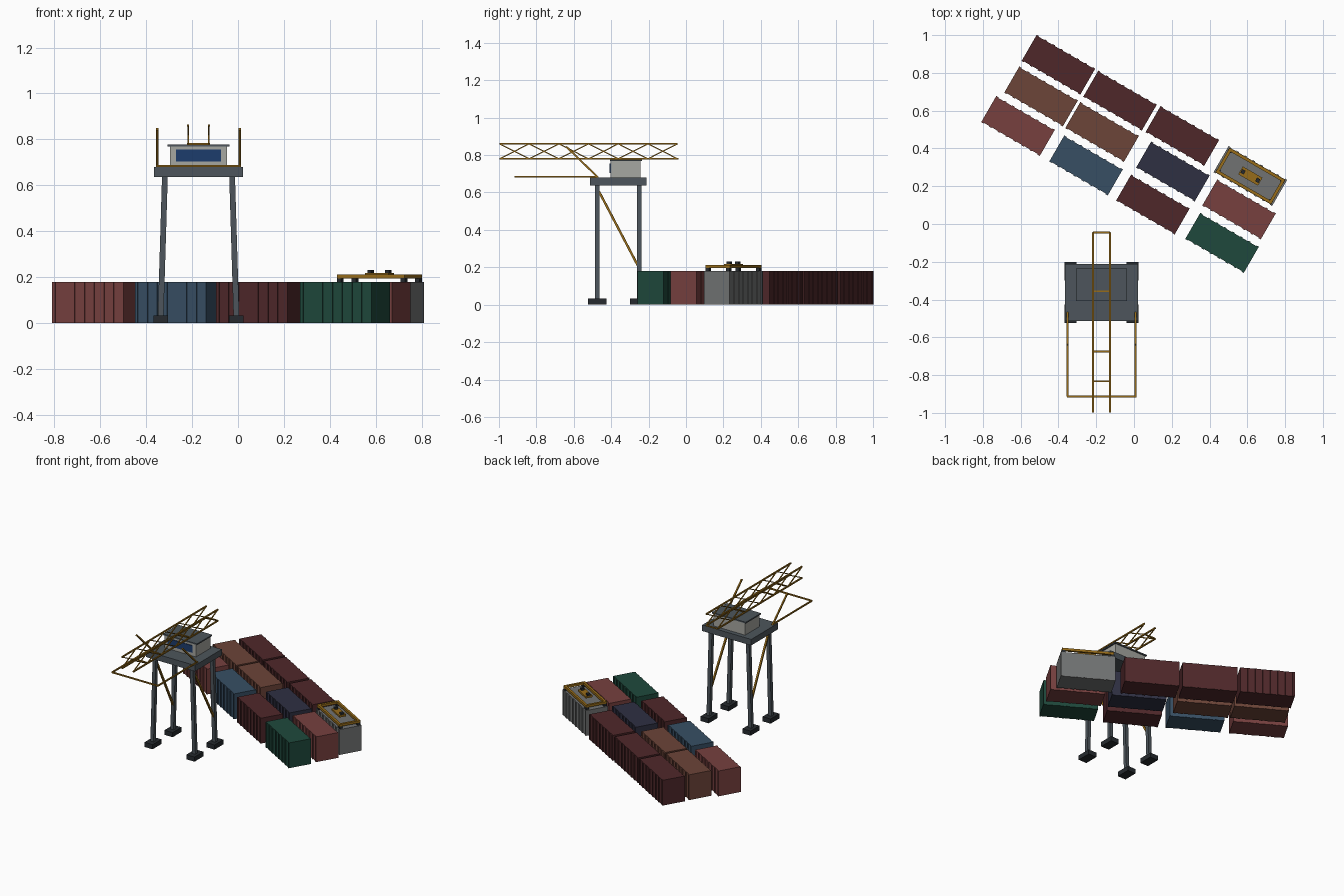
import bpy, bmesh, math
from mathutils import Vector, Matrix

if "Cube" in bpy.data.objects:
    bpy.data.objects.remove(bpy.data.objects["Cube"])

def mat(name, r, g, b):
    m = bpy.data.materials.new(name)
    m.diffuse_color = tuple((c / 255) ** 2.2 for c in (r, g, b)) + (1,)
    m.use_nodes = True
    m.node_tree.nodes["Principled BSDF"].inputs["Base Color"].default_value = m.diffuse_color
    return m

OX = mat("dark_red", 80, 44, 46)
RED = mat("red", 118, 66, 65)
BROWN = mat("brown", 108, 70, 59)
BLUE = mat("blue", 58, 80, 100)
NAVY = mat("navy", 50, 51, 68)
GREEN = mat("green", 36, 74, 62)
GREY = mat("pale_grey", 112, 114, 114)
GOLD = mat("yellow_steel", 150, 108, 32)
STEEL = mat("steel", 78, 86, 92)
DARK = mat("dark_steel", 42, 46, 50)
CAB = mat("cab_paint", 165, 166, 160)
GLASS = mat("glass", 34, 62, 108)

def box(bm, lo, hi):
    lo, hi = Vector(lo), Vector(hi)
    d = hi - lo
    bmesh.ops.create_cube(bm, size=1, matrix=Matrix.Translation((lo + hi) / 2) @ Matrix.Diagonal((*d, 1)))

def bar(bm, a, b, t):
    """Square bar of thickness t from a to b."""
    a, b = Vector(a), Vector(b)
    d = b - a
    q = d.to_track_quat('Z', 'Y').to_matrix().to_4x4()
    bmesh.ops.create_cube(bm, size=1, matrix=Matrix.Translation((a + b) / 2) @ q @ Matrix.Diagonal((t, t, d.length, 1)))

def finish(bm, name, m, loc=(0, 0, 0), rot=0):
    me = bpy.data.meshes.new(name)
    bm.to_mesh(me)
    bm.free()
    me.materials.append(m)
    ob = bpy.data.objects.new(name, me)
    ob.location = loc
    ob.rotation_euler.z = rot
    bpy.context.collection.objects.link(ob)
    return ob

def boxes(name, m, items, **kw):
    bm = bmesh.new()
    for lo, hi in items:
        box(bm, lo, hi)
    return finish(bm, name, m, **kw)

def bars(name, m, items, t):
    bm = bmesh.new()
    for a, b in items:
        bar(bm, a, b, t)
    return finish(bm, name, m)

# Containers: three angled rows with ribbed long sides
ANG = math.radians(-30)
L, W, H = 0.179, 0.080, 0.18
stack = [
    (-0.40, 0.843, OX), (-0.074, 0.653, OX), (0.256, 0.466, OX), (0.616, 0.254, GREY),
    (-0.492, 0.675, BROWN), (-0.169, 0.487, BROWN), (0.206, 0.278, NAVY), (0.556, 0.077, RED),
    (-0.614, 0.519, RED), (-0.254, 0.31, BLUE), (0.10, 0.103, OX), (0.466, -0.10, GREEN)]
for i, (x, y, m) in enumerate(stack):
    parts = [((-L, -W + 0.004, 0), (L, W - 0.004, H))]
    for k in range(8):
        cx = -L + 0.007 + k * (2 * L - 0.014) / 7
        parts.append(((cx - 0.007, -W, 0.0), (cx + 0.007, W, H - 0.001)))
    boxes(f"container_{i + 1}", m, parts, loc=(x, y, 0), rot=ANG)

# Lifting spreader resting on the grey container
sp = dict(loc=(0.616, 0.254, 0), rot=ANG)
A, B = 0.170, 0.075
boxes("spreader_frame", GOLD,
      [((-A, s * B - 0.008 * (1 + s), 0.195), (A, s * B + 0.008 * (1 - s), 0.212)) for s in (-1, 1)] +
      [((s * A - 0.008 * (1 + s), -B, 0.195), (s * A + 0.008 * (1 - s), B, 0.212)) for s in (-1, 1)], **sp)
boxes("spreader_feet", DARK,
      [((s * 0.16 - 0.011, t * 0.064 - 0.011, H), (s * 0.16 + 0.011, t * 0.064 + 0.011, 0.196))
       for s in (-1, 1) for t in (-1, 1)], **sp)
boxes("spreader_headblock", GOLD, [((-0.06, -0.024, 0.205), (0.06, 0.024, 0.218))], **sp)
boxes("spreader_sheaves", DARK,
      [((s * 0.045 - 0.010, -0.011, 0.218), (s * 0.045 + 0.010, 0.011, 0.232)) for s in (-1, 1)], **sp)

# Crane feet, legs and portal braces
CX = -0.172
LEG_Y = (-0.475, -0.25)
boxes("crane_feet", DARK,
      [((CX + s * 0.165 - 0.032, y - 0.05, 0), (CX + s * 0.165 + 0.032, y + 0.05, 0.033))
       for s in (-1, 1) for y in LEG_Y])
bars("crane_legs", STEEL,
     [((CX + s * 0.165, y, 0.02), (CX + s * 0.146, y, 0.65)) for s in (-1, 1) for y in LEG_Y], 0.025)
bars("leg_braces", GOLD,
     [((CX + s * 0.148, -0.465, 0.605), (CX + s * 0.160, -0.258, 0.21)) for s in (-1, 1)], 0.012)

# Platform and cab
boxes("crane_platform", STEEL, [((CX - 0.193, -0.514, 0.637), (CX + 0.193, -0.212, 0.68))])
boxes("cab", CAB, [((CX - 0.124, -0.404, 0.68), (CX + 0.124, -0.243, 0.768))])
boxes("cab_roof", STEEL, [((CX - 0.134, -0.407, 0.768), (CX + 0.134, -0.236, 0.777))])
boxes("cab_window", GLASS, [((CX - 0.098, -0.408, 0.704), (CX + 0.098, -0.40, 0.755))])

# Boom: two lattice trusses joined along the lower chords
Y0, Y1, Z0, Z1 = -0.997, -0.045, 0.780, 0.860
bay = (Y1 - Y0) / 6
chords, lattice = [], []
for x in (CX - 0.045, CX + 0.045):
    chords += [((x, Y0, z), (x, Y1, z)) for z in (Z0, Z1)]
    for k in range(6):
        a, b = Y0 + k * bay, Y0 + (k + 1) * bay
        lattice += [((x, a, Z0), (x, b, Z1)), ((x, a, Z1), (x, b, Z0))]
bars("boom_chords", GOLD, chords, 0.009)
bars("boom_lattice", GOLD, lattice, 0.006)
bars("boom_ties", GOLD,
     [((CX - 0.045, y, Z0), (CX + 0.045, y, Z0)) for y in (-0.045, -0.357, -0.675, -0.833)], 0.008)

# Front outrigger frame and slanted stays
bars("outrigger_frame", GOLD,
     [((CX + s * 0.180, -0.475, 0.684), (CX + s * 0.180, -0.913, 0.684)) for s in (-1, 1)] +
     [((CX - 0.184, -0.913, 0.684), (CX + 0.184, -0.913, 0.684))], 0.009)
bars("outrigger_stays", GOLD,
     [((CX + s * 0.180, -0.47, 0.68), (CX + s * 0.180, -0.64, 0.845)) for s in (-1, 1)], 0.010)
